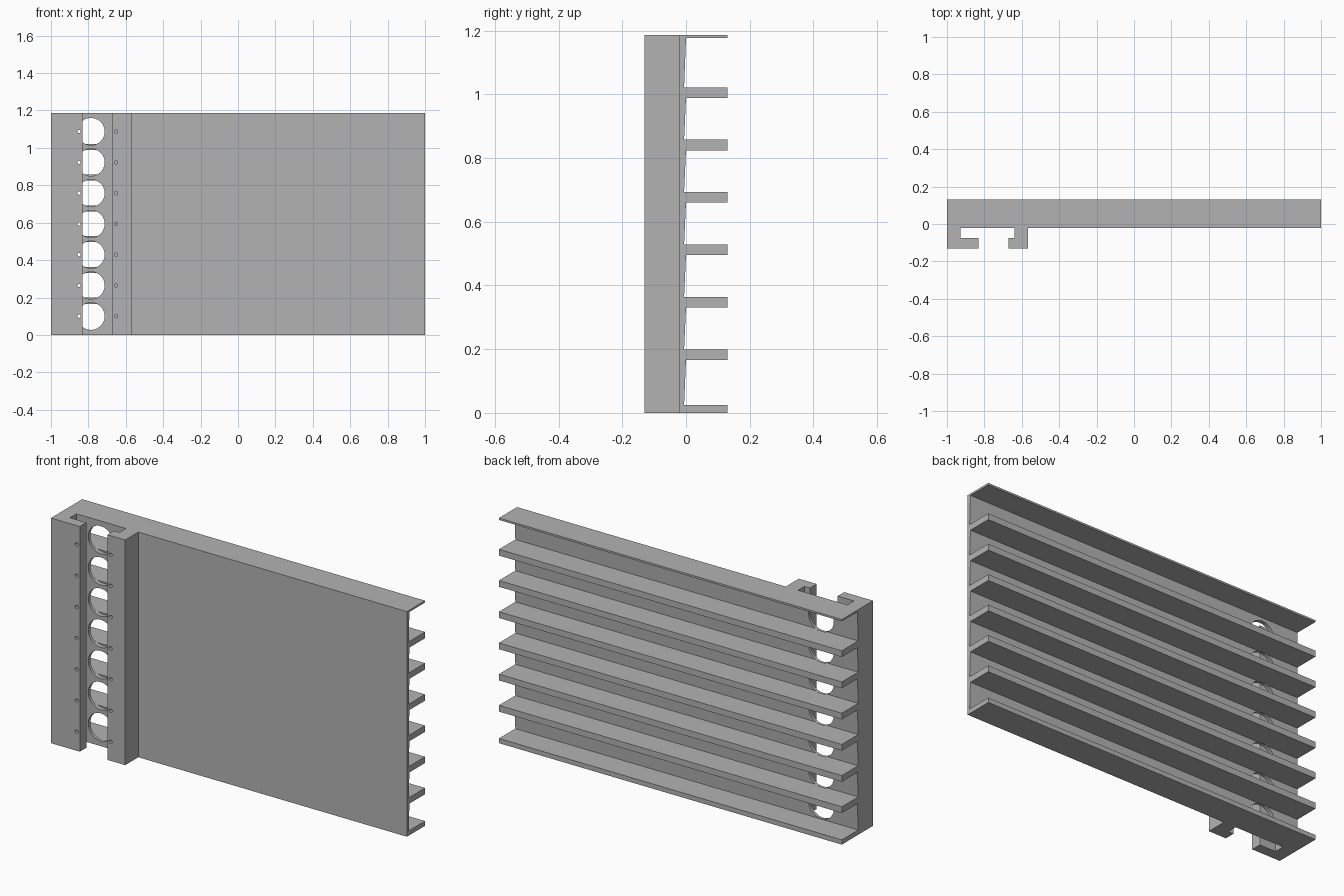
import bpy, bmesh, math

if "Cube" in bpy.data.objects:
    bpy.data.objects.remove(bpy.data.objects["Cube"], do_unlink=True)

grey = bpy.data.materials.new("plain grey")
grey.use_nodes = True
grey.diffuse_color = (0.45, 0.45, 0.45, 1)
grey.node_tree.nodes["Principled BSDF"].inputs["Base Color"].default_value = (0.45, 0.45, 0.45, 1)

HEIGHT = 1.187
PITCH = 0.1645
BAYS = 7
FRONT, PLATE, BACK = -0.13, -0.021, 0.13
LIP = -0.075


def extrude(name, points, offset):
    """Prism made from a flat outline pushed along an offset."""
    bm = bmesh.new()
    face = bm.faces.new([bm.verts.new(p) for p in points])
    moved = bmesh.ops.extrude_face_region(bm, geom=[face])["geom"]
    bmesh.ops.translate(bm, vec=offset, verts=[v for v in moved if isinstance(v, bmesh.types.BMVert)])
    bmesh.ops.recalc_face_normals(bm, faces=bm.faces)
    mesh = bpy.data.meshes.new(name)
    bm.to_mesh(mesh)
    bm.free()
    mesh.materials.append(grey)
    obj = bpy.data.objects.new(name, mesh)
    bpy.context.collection.objects.link(obj)
    return obj


def cut_holes(target, x, radius, y0, y1, sides):
    """One round hole per bay, drilled from front to back."""
    for i in range(BAYS):
        z = 0.1 + i * PITCH
        ring = [(x + radius * math.cos(a), y0, z + radius * math.sin(a))
                for a in (math.tau * k / sides for k in range(sides))]
        cutter = extrude("hole_cutter", ring, (0, y1 - y0, 0))
        cutter.hide_render = True
        cutter.hide_set(True)
        cutter.display_type = 'WIRE'
        mod = target.modifiers.new("hole", 'BOOLEAN')
        mod.operation = 'DIFFERENCE'
        mod.solver = 'EXACT'
        mod.object = cutter
        bpy.context.view_layer.objects.active = target
        bpy.ops.object.modifier_apply(modifier=mod.name)
        bpy.data.objects.remove(cutter, do_unlink=True)


# Back plate with shelves: one side profile run along the width
profile = [(PLATE, 0), (BACK, 0)]
for i in range(BAYS):
    low = 0.025 if i == 0 else 0.035 + i * PITCH
    high = PITCH * (i + 1) + 0.002 if i < BAYS - 1 else HEIGHT - 0.01
    profile += [(BACK, low), (-0.006, low), (0, high), (BACK, high)]
profile += [(BACK, HEIGHT), (PLATE, HEIGHT)]
panel = extrude("shelved_panel", [(-1, y, z) for y, z in profile], (2, 0, 0))
cut_holes(panel, -0.786, 0.073, -0.05, 0.002, 48)

# Hooked rails standing on the front of the plate
outer = [(-1, PLATE), (-1, FRONT), (-0.832, FRONT), (-0.832, LIP), (-0.928, LIP), (-0.928, PLATE)]
inner = [(-0.567, PLATE), (-0.567, FRONT), (-0.671, FRONT), (-0.671, LIP), (-0.639, LIP), (-0.639, PLATE)]
for name, outline, hole_x in (("outer_hook_rail", outer, -0.85), ("inner_hook_rail", inner, -0.652)):
    rail = extrude(name, [(x, y, 0) for x, y in outline], (0, 0, HEIGHT))
    cut_holes(rail, hole_x, 0.009, -0.15, -0.06, 16)
